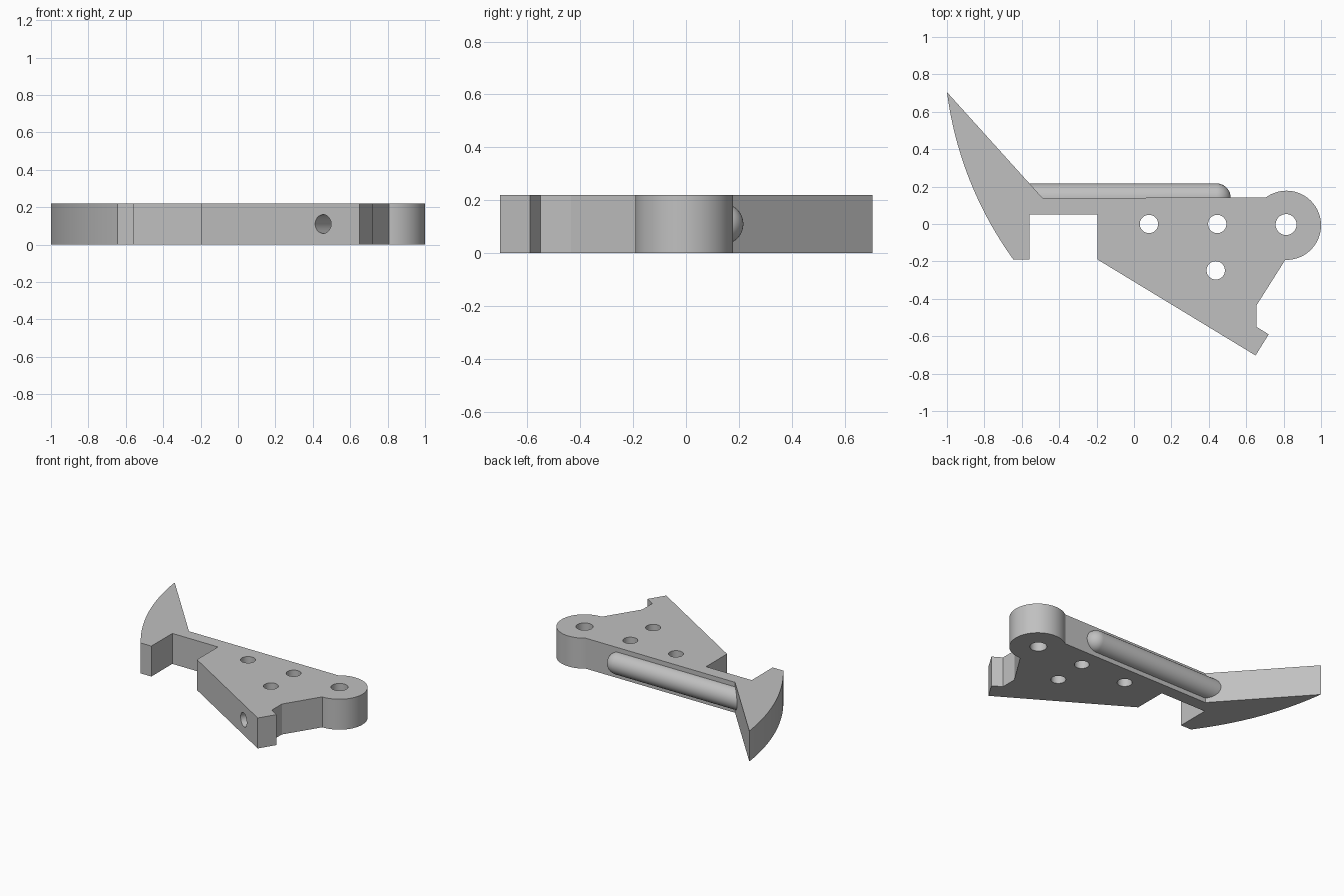
import bpy, bmesh, math
from mathutils import Vector, Matrix

cube = bpy.data.objects.get("Cube")
if cube:
    bpy.data.objects.remove(cube)

THICK = 0.22
MID = THICK / 2

grey = bpy.data.materials.new("light grey")
grey.use_nodes = True
colour = (0.53, 0.53, 0.53, 1)
grey.diffuse_color = colour
grey.node_tree.nodes["Principled BSDF"].inputs["Base Color"].default_value = colour


def make_object(name, bm):
    bmesh.ops.recalc_face_normals(bm, faces=bm.faces)
    mesh = bpy.data.meshes.new(name)
    bm.to_mesh(mesh)
    bm.free()
    mesh.materials.append(grey)
    obj = bpy.data.objects.new(name, mesh)
    bpy.context.collection.objects.link(obj)
    return obj


def cylinder(name, centre, axis, radius, depth):
    bm = bmesh.new()
    turn = Vector(axis).to_track_quat('Z', 'Y').to_matrix().to_4x4()
    bmesh.ops.create_cone(bm, cap_ends=True, segments=48, radius1=radius, radius2=radius,
                          depth=depth, matrix=Matrix.Translation(centre) @ turn)
    return make_object(name, bm)


def combine(target, tool, operation):
    tool.hide_render = True
    mod = target.modifiers.new(operation.title(), 'BOOLEAN')
    mod.operation = operation
    mod.solver = 'EXACT'
    mod.object = tool
    bpy.context.view_layer.objects.active = target
    bpy.ops.object.modifier_apply(modifier=mod.name)
    bpy.data.objects.remove(tool)


# Plate outline: brace foot, notch and hook
outline = [(0.655, -0.435), (0.655, -0.55), (0.72, -0.59), (0.65, -0.703),
           (-0.195, -0.19), (-0.195, 0.05), (-0.56, 0.05), (-0.56, -0.19)]

# Curved back of the hook
a, b, c = Vector((-0.645, -0.19)), Vector((-0.935, 0.213)), Vector((-1, 0.705))
for i in range(25):
    t = i / 24
    outline.append(tuple(a * (1 - t) ** 2 + b * 2 * t * (1 - t) + c * t * t))
outline.append((-0.49, 0.14))

# Round pivot boss
boss, radius = (0.815, -0.007), 0.185
for i in range(49):
    ang = math.radians(127 - i * (127 + 92) / 48)
    outline.append((boss[0] + radius * math.cos(ang), boss[1] + radius * math.sin(ang)))

bm = bmesh.new()
face = bm.faces.new([bm.verts.new((x, y, 0)) for x, y in outline])
top = bmesh.ops.extrude_face_region(bm, geom=[face])
bmesh.ops.translate(bm, vec=(0, 0, THICK), verts=[v for v in top["geom"] if isinstance(v, bmesh.types.BMVert)])
bracket = make_object("hooked_bracket", bm)

# Half-sunk rod along the back edge, with a domed end
rod_r, rod_start, rod_end = 0.077, -0.6, 0.44
profile = [(rod_start, 0), (rod_start, rod_r)]
profile += [(rod_end + rod_r * math.sin(k * math.pi / 24), rod_r * math.cos(k * math.pi / 24)) for k in range(13)]
bm = bmesh.new()
verts = [bm.verts.new((x, 0.14 + r, MID)) for x, r in profile]
edges = [bm.edges.new(pair) for pair in zip(verts, verts[1:])]
bmesh.ops.spin(bm, geom=verts + edges, cent=(0, 0.14, MID), axis=(1, 0, 0),
               angle=math.tau, steps=48, use_duplicate=False)
bmesh.ops.remove_doubles(bm, verts=bm.verts, dist=0.0005)
combine(bracket, make_object("rod", bm), 'UNION')

# Bolt holes through the plate
for x, y, r in [(0.08, 0, 0.049), (0.445, 0, 0.049), (0.437, -0.248, 0.049), (0.813, -0.003, 0.056)]:
    combine(bracket, cylinder("bolt_hole", (x, y, MID), (0, 0, 1), r, 0.5), 'DIFFERENCE')

# Blind hole square to the sloping edge
inward = Vector((0.513, 0.845, 0)).normalized()
mouth = Vector((0.455, -0.585, MID))
combine(bracket, cylinder("blind_hole", mouth + inward * 0.1, inward, 0.05, 0.4), 'DIFFERENCE')

bpy.ops.object.select_all(action='DESELECT')
bracket.select_set(True)
bpy.context.view_layer.objects.active = bracket
bpy.ops.object.shade_smooth_by_angle(angle=math.radians(25))
